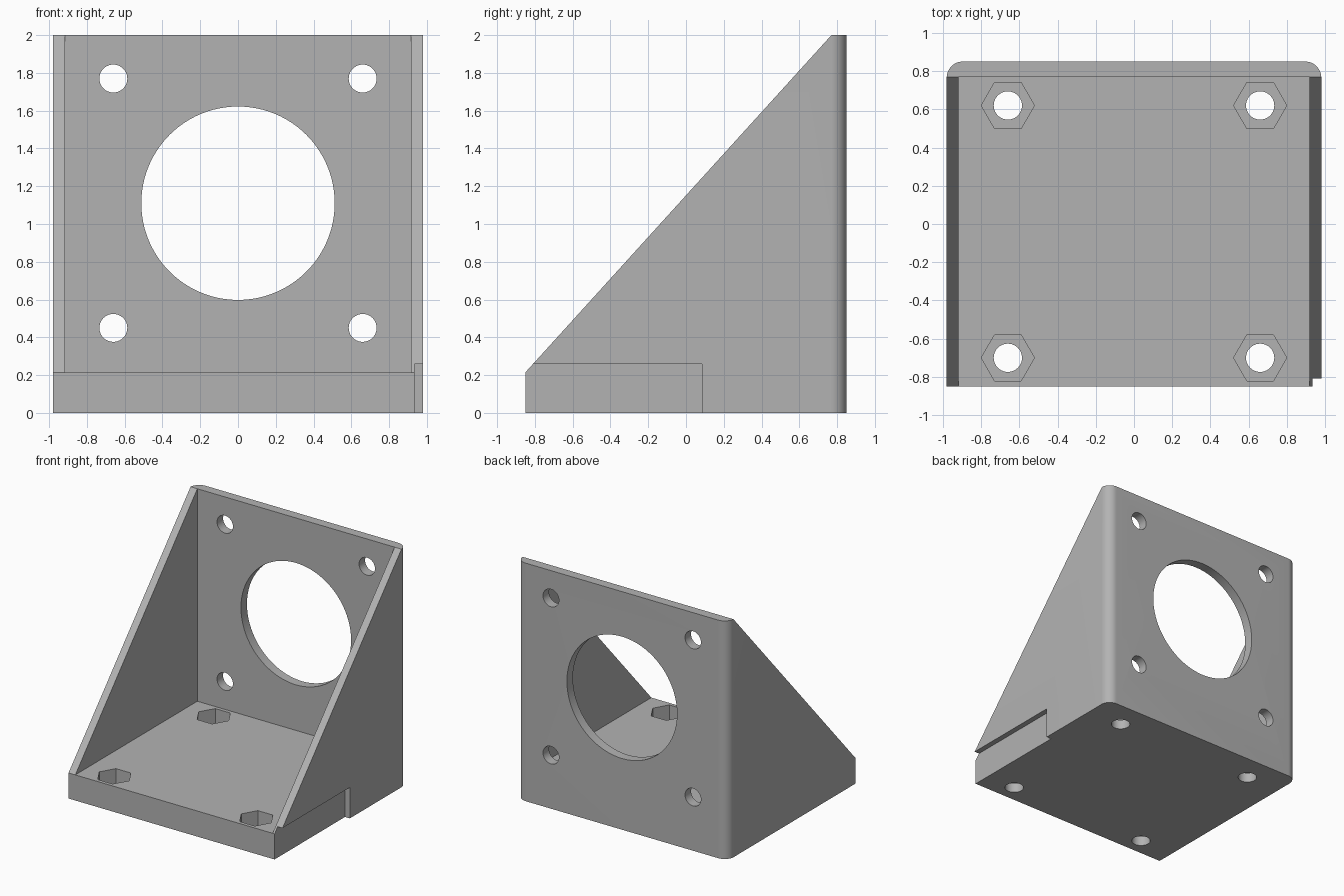
import bpy, bmesh, math
from mathutils import Vector

cube = bpy.data.objects.get("Cube")
if cube:
    bpy.data.objects.remove(cube, do_unlink=True)

HALF_X, HALF_Y, HEIGHT = 0.98, 0.85, 2.0
BASE_TOP, BACK_FACE, INNER_X = 0.215, 0.77, 0.917
CORNER, HOLE_X = 0.085, 0.66

grey = bpy.data.materials.new("grey_plastic")
grey.use_nodes = True
grey.diffuse_color = (0.45, 0.45, 0.45, 1)
grey.node_tree.nodes["Principled BSDF"].inputs["Base Color"].default_value = (0.45, 0.45, 0.45, 1)


def make_object(name, bm):
    bmesh.ops.recalc_face_normals(bm, faces=bm.faces)
    mesh = bpy.data.meshes.new(name)
    bm.to_mesh(mesh)
    bm.free()
    mesh.materials.append(grey)
    obj = bpy.data.objects.new(name, mesh)
    bpy.context.collection.objects.link(obj)
    return obj


def box(name, low, high):
    bm = bmesh.new()
    bmesh.ops.create_cube(bm, size=1)
    low, high = Vector(low), Vector(high)
    bmesh.ops.scale(bm, vec=high - low, verts=bm.verts)
    bmesh.ops.translate(bm, vec=(low + high) / 2, verts=bm.verts)
    return make_object(name, bm)


def cylinder(name, centre, radius, depth, sides, along_y=False):
    bm = bmesh.new()
    bmesh.ops.create_cone(bm, cap_ends=True, segments=sides, radius1=radius,
                          radius2=radius, depth=depth)
    obj = make_object(name, bm)
    obj.location = centre
    if along_y:
        obj.rotation_euler.x = math.pi / 2
    elif sides == 6:
        # hexagon points lie along x
        first = obj.data.vertices[0].co
        obj.rotation_euler.z = -math.atan2(first.y, first.x)
    return obj


# Solid bracket: plan outline with rounded back corners, pulled up
outline = [(-HALF_X, -HALF_Y), (HALF_X, -HALF_Y)]
for side, start in ((1, 0), (-1, 90)):
    for i in range(13):
        a = math.radians(start + i * 7.5)
        outline.append((side * (HALF_X - CORNER) + CORNER * math.cos(a),
                        HALF_Y - CORNER + CORNER * math.sin(a)))
bm = bmesh.new()
face = bm.faces.new([bm.verts.new((x, y, 0)) for x, y in outline])
pulled = bmesh.ops.extrude_face_region(bm, geom=[face])["geom"]
bmesh.ops.translate(bm, vec=(0, 0, HEIGHT),
                    verts=[v for v in pulled if isinstance(v, bmesh.types.BMVert)])

# Sloping front of the side walls
slope = Vector((0, BACK_FACE + HALF_Y, HEIGHT - BASE_TOP))
cut = bmesh.ops.bisect_plane(bm, geom=bm.verts[:] + bm.edges[:] + bm.faces[:],
                             plane_co=(0, -HALF_Y, BASE_TOP),
                             plane_no=(0, -slope.z, slope.y), clear_outer=True)
bmesh.ops.holes_fill(bm, edges=[e for e in bm.edges if e.is_boundary])
bracket = make_object("mounting_bracket", bm)

# Inner space, side recess, large opening and bolt holes
cutters = [
    box("inner_space", (-INNER_X, -2, BASE_TOP), (INNER_X, BACK_FACE, 3)),
    box("left_side_recess", (0.935, -1, -0.1), (1.1, 0.085, 0.26)),
    cylinder("large_opening", (0, 0.8, 1.11), 0.512, 0.5, 96, True),
]
for x in (-HOLE_X, HOLE_X):
    for z in (0.45, 1.77):
        cutters.append(cylinder("back_bolt_hole", (x, 0.8, z), 0.074, 0.5, 40, True))
    for y in (-0.70, 0.62):
        cutters.append(cylinder("base_bolt_hole", (x, y, 0.1), 0.074, 0.6, 40))
        cutters.append(cylinder("nut_pocket", (x, y, 0.28), 0.139, 0.4, 6))

for cutter in cutters:
    cutter.hide_render = True
    mod = bracket.modifiers.new(cutter.name, "BOOLEAN")
    mod.operation = "DIFFERENCE"
    mod.solver = "EXACT"
    mod.object = cutter

# Bake the cuts and drop the cutters
bpy.context.view_layer.update()
graph = bpy.context.evaluated_depsgraph_get()
final = bpy.data.meshes.new_from_object(bracket.evaluated_get(graph))
bracket.modifiers.clear()
bracket.data = final
final.materials.clear()
final.materials.append(grey)
for p in final.polygons:
    p.material_index = 0
for cutter in cutters:
    bpy.data.objects.remove(cutter, do_unlink=True)

bpy.ops.object.select_all(action="DESELECT")
bpy.context.view_layer.objects.active = bracket
bracket.select_set(True)
bpy.ops.object.shade_smooth_by_angle(angle=math.radians(30))
